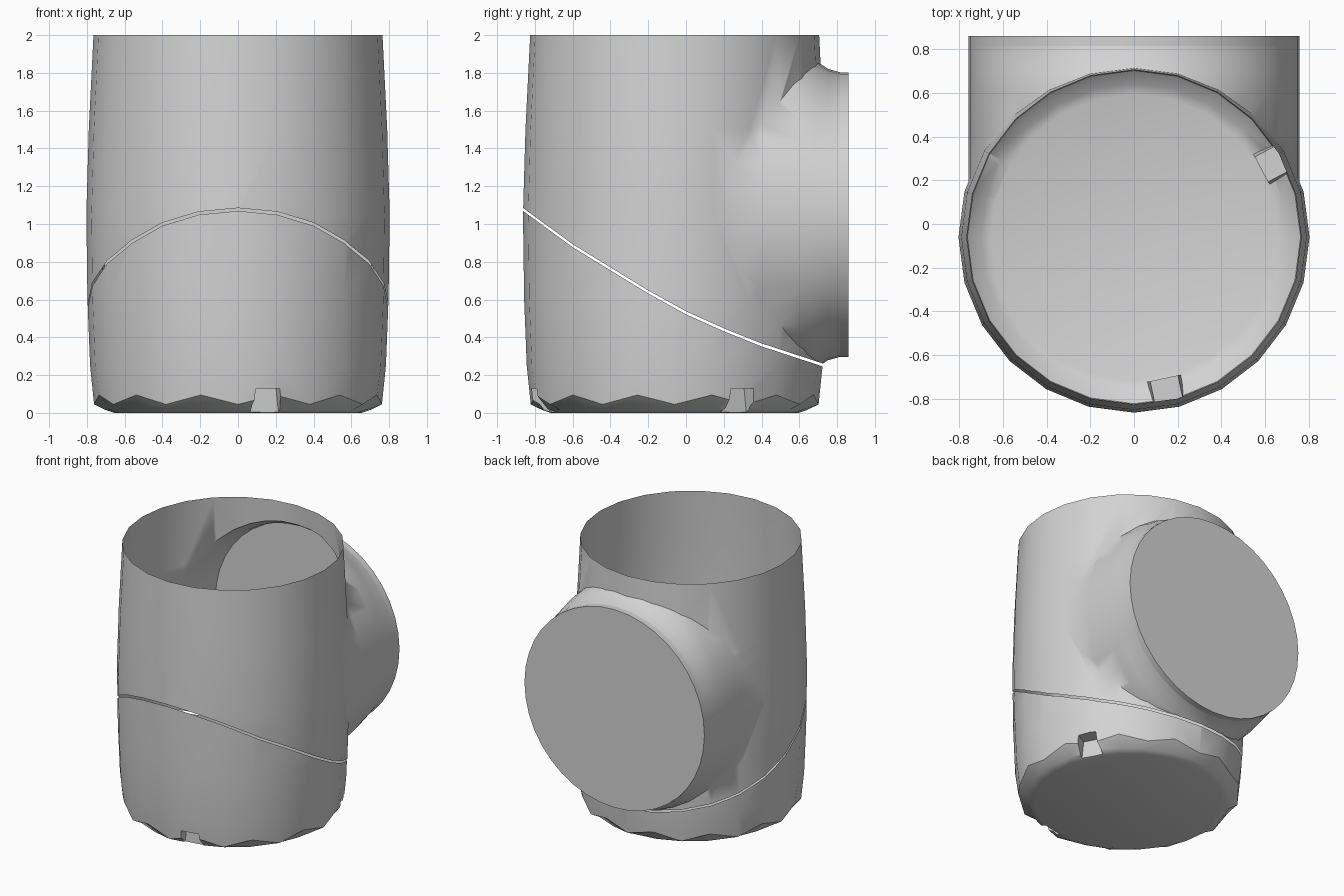
import bpy, bmesh, math
from mathutils import Vector, Matrix

if "Cube" in bpy.data.objects:
    bpy.data.objects.remove(bpy.data.objects["Cube"])

grey = bpy.data.materials.new("light_grey")
grey.diffuse_color = (0.65, 0.65, 0.65, 1)
grey.use_nodes = True
grey.node_tree.nodes["Principled BSDF"].inputs["Base Color"].default_value = grey.diffuse_color

CY = -0.06          # axis of the vertical tube
SZ, SR = 1.05, 0.757  # centre height and radius of the side socket
SEAM = [(-1.1, 1.25), (-.86, 1.075), (-.6, .885), (-.2, .64), (0, .53),
        (.2, .44), (.4, .36), (.72, .255), (1.1, .14)]


def seam_z(y):
    for (a, za), (b, zb) in zip(SEAM, SEAM[1:]):
        if y <= b:
            return za + (zb - za) * (y - a) / (b - a)
    return SEAM[-1][1]


def make(name, bm):
    bmesh.ops.recalc_face_normals(bm, faces=bm.faces[:])
    me = bpy.data.meshes.new(name)
    bm.to_mesh(me)
    bm.free()
    me.materials.append(grey)
    ob = bpy.data.objects.new(name, me)
    bpy.context.collection.objects.link(ob)
    return ob


def loft(name, rings):
    """Closed solid through a list of vertex rings."""
    bm = bmesh.new()
    rows = [[bm.verts.new(p) for p in ring] for ring in rings]
    n = len(rows[0])
    for a, b in zip(rows, rows[1:]):
        for i in range(n):
            j = (i + 1) % n
            bm.faces.new((a[i], a[j], b[j], b[i]))
    bm.faces.new(rows[0])
    bm.faces.new(rows[-1])
    return make(name, bm)


def combine(ob, other, op):
    """Apply a boolean and discard the helper."""
    m = ob.modifiers.new("bool", 'BOOLEAN')
    m.operation, m.object, m.solver = op, other, 'EXACT'
    dg = bpy.context.evaluated_depsgraph_get()
    me = bpy.data.meshes.new_from_object(ob.evaluated_get(dg))
    ob.modifiers.clear()
    ob.data = me
    bpy.data.objects.remove(other)


def open_faces(ob, rule):
    bm = bmesh.new()
    bm.from_mesh(ob.data)
    bmesh.ops.delete(bm, geom=[f for f in bm.faces if rule(f)], context='FACES')
    bm.to_mesh(ob.data)
    bm.free()


def finish(ob, angle):
    ob.data.polygons.foreach_set("use_smooth", [True] * len(ob.data.polygons))
    ob.data.set_sharp_from_angle(angle=math.radians(angle))


def seam_cutter(offset, far_z):
    """Everything between the curved seam and a far height."""
    edge = [(y, z + offset) for y, z in SEAM]
    outline = edge + [(SEAM[-1][0], far_z), (SEAM[0][0], far_z)]
    return loft("cutter", [[(x, y, z) for y, z in outline] for x in (-1.2, 1.2)])


def on_seam(f, offset):
    return all(abs(v.co.z - seam_z(v.co.y) - offset) < 0.002 for v in f.verts)


def ring(r, z, n=24):
    return [(r * math.cos(2 * math.pi * i / n), CY + r * math.sin(2 * math.pi * i / n), z)
            for i in range(n)]


# Upper tube with the side socket blended in
upper = loft("upper_tube", [ring(.783, .1), ring(.797, .6), ring(.803, 1.05),
                            ring(.79, 1.5), ring(.765, 2)])


def socket_ring(y, flare, n=40):
    ts = [2 * math.pi * i / n for i in range(n)]
    return [(SR * math.cos(t), y, SZ + SR * flare * math.sin(t)) for t in ts]


socket = loft("socket", [socket_ring(0, 1.2), socket_ring(.4, 1.17), socket_ring(.6, 1.12),
                         socket_ring(.69, 1.075), socket_ring(.75, 1.02),
                         socket_ring(.815, .995)])
combine(upper, socket, 'UNION')
combine(upper, seam_cutter(.008, -1), 'DIFFERENCE')
open_faces(upper, lambda f: on_seam(f, .008)
           or all(v.co.z > 1.995 for v in f.verts)
           or all(v.co.y > .812 for v in f.verts))
finish(upper, 50)

# Round end cap of the socket
cap = loft("socket_cap", [[(x, y, SZ + (z - SZ) * .995) for x, _, z in socket_ring(0, 1)]
                          for y in (.81, .86)])
finish(cap, 40)

# Lower cup with an uneven chamfer at the foot
foot = [(x, y, .045 + .05 * (i % 2)) for i, (x, y, _) in enumerate(ring(.762, 0))]
lower = loft("lower_cup", [ring(.655, 0), ring(.70, .015), foot, ring(.783, .25),
                           ring(.797, .6), ring(.803, 1.05), ring(.80, 1.3)])
combine(lower, seam_cutter(-.008, 3), 'DIFFERENCE')

# Three notches around the foot
for deg in (-78, 28, 158):
    a = math.radians(deg)
    bm = bmesh.new()
    bmesh.ops.create_cube(bm, size=1)
    for v in bm.verts:
        v.co = Vector((v.co.x * .2, v.co.y * (.13 if v.co.z > 0 else .18), v.co.z * .24))
    bm.transform(Matrix.Translation((.76 * math.cos(a), CY + .76 * math.sin(a), .01))
                 @ Matrix.Rotation(a, 4, 'Z'))
    combine(lower, make("notch_cutter", bm), 'DIFFERENCE')
open_faces(lower, lambda f: on_seam(f, -.008))
finish(lower, 28)
